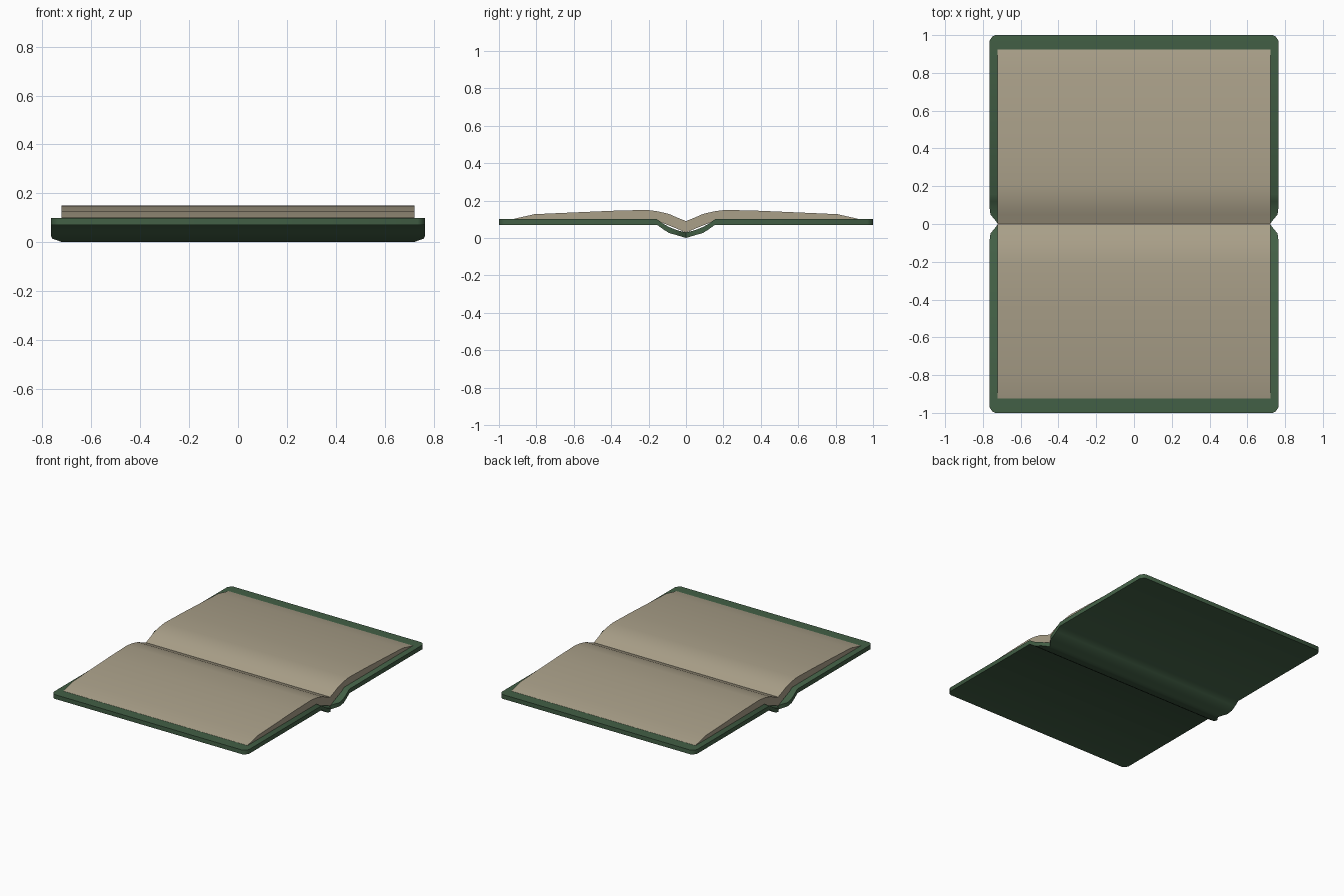
import bpy, bmesh, math

if "Cube" in bpy.data.objects:
    bpy.data.objects.remove(bpy.data.objects["Cube"])

def material(name, color):
    m = bpy.data.materials.new(name)
    m.diffuse_color = (*color, 1)
    m.use_nodes = True
    m.node_tree.nodes["Principled BSDF"].inputs["Base Color"].default_value = m.diffuse_color
    return m

def loft(name, half, mat):
    """Skin box sections (y, z_bottom, z_top, half_width), mirrored across y = 0."""
    sections = [(-y, b, t, w) for y, b, t, w in reversed(half[1:])] + half
    bm = bmesh.new()
    rings = [[bm.verts.new(p) for p in ((-w, y, b), (w, y, b), (w, y, t), (-w, y, t))]
             for y, b, t, w in sections]
    for r, s in zip(rings, rings[1:]):
        for i in range(4):
            j = (i + 1) % 4
            bm.faces.new((r[i], r[j], s[j], s[i]))
    bm.faces.new(rings[0])
    bm.faces.new(rings[-1][::-1])
    bmesh.ops.recalc_face_normals(bm, faces=bm.faces)
    mesh = bpy.data.meshes.new(name)
    bm.to_mesh(mesh)
    bm.free()
    ob = bpy.data.objects.new(name, mesh)
    bpy.context.collection.objects.link(ob)
    mesh.materials.append(mat)
    bpy.ops.object.select_all(action='DESELECT')
    ob.select_set(True)
    bpy.context.view_layer.objects.active = ob
    bpy.ops.object.shade_smooth_by_angle(angle=math.radians(40))
    return ob

# Cover: flat boards with clipped corners and a drooping spine
loft("cover", [
    (0.0, 0.0, 0.03, 0.72),
    (0.02, 0.006, 0.034, 0.735),
    (0.05, 0.015, 0.042, 0.76),
    (0.09, 0.026, 0.058, 0.765),
    (0.12, 0.045, 0.075, 0.765),
    (0.155, 0.07, 0.10, 0.765),
    (0.97, 0.07, 0.10, 0.765),
    (0.992, 0.07, 0.10, 0.75),
    (1.0, 0.07, 0.10, 0.735),
], material("cover_green", (0.055, 0.115, 0.06)))

# Page block: two humps meeting in a gutter
loft("pages", [
    (0.0, 0.028, 0.09, 0.722),
    (0.05, 0.05, 0.11, 0.722),
    (0.09, 0.066, 0.128, 0.722),
    (0.15, 0.09, 0.142, 0.722),
    (0.21, 0.097, 0.15, 0.722),
    (0.40, 0.097, 0.145, 0.722),
    (0.81, 0.097, 0.127, 0.722),
    (0.925, 0.097, 0.101, 0.722),
], material("page_cream", (0.40, 0.35, 0.25)))
